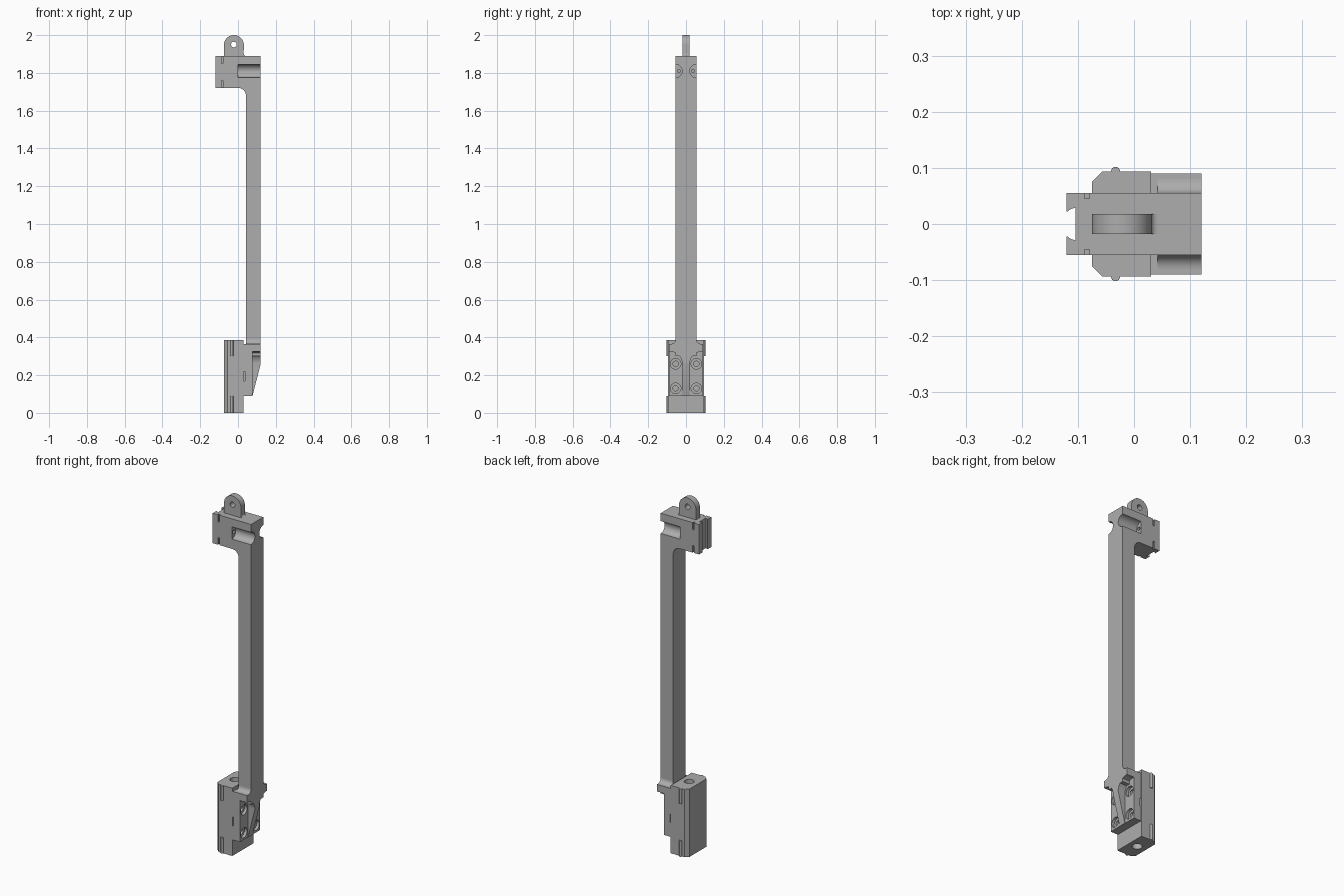
import bpy
import bmesh
from math import sin, cos, pi, radians
from mathutils import Vector

if "Cube" in bpy.data.objects:
    bpy.data.objects.remove(bpy.data.objects["Cube"], do_unlink=True)

grey = bpy.data.materials.new("matte_grey")
grey.use_nodes = True
colour = (0.42, 0.42, 0.42, 1)
grey.diffuse_color = colour
grey.node_tree.nodes["Principled BSDF"].inputs["Base Color"].default_value = colour


def arc(cx, cy, r, a0, a1, n=16):
    """Points along an arc, angles in degrees."""
    angles = [radians(a0 + (a1 - a0) * i / n) for i in range(n + 1)]
    return [(cx + r * cos(a), cy + r * sin(a)) for a in angles]


def extrude(name, pts, axis, lo, hi):
    """Extrude a 2D outline along x (yz outline), y (xz outline) or z (xy outline)."""
    place = {"x": lambda u, v, t: (t, u, v),
             "y": lambda u, v, t: (u, t, v),
             "z": lambda u, v, t: (u, v, t)}[axis]
    bm = bmesh.new()
    face = bm.faces.new([bm.verts.new(place(u, v, lo)) for u, v in pts])
    ext = bmesh.ops.extrude_face_region(bm, geom=[face])
    verts = [g for g in ext["geom"] if isinstance(g, bmesh.types.BMVert)]
    bmesh.ops.translate(bm, verts=verts, vec=Vector(place(0, 0, hi - lo)))
    bmesh.ops.recalc_face_normals(bm, faces=bm.faces)
    mesh = bpy.data.meshes.new(name)
    bm.to_mesh(mesh)
    bm.free()
    mesh.materials.append(grey)
    ob = bpy.data.objects.new(name, mesh)
    bpy.context.collection.objects.link(ob)
    return ob


def box(name, x0, x1, y0, y1, z0, z1):
    return extrude(name, [(x0, y0), (x1, y0), (x1, y1), (x0, y1)], "z", z0, z1)


def rod(name, axis, u, v, r, lo, hi, n=32):
    return extrude(name, arc(u, v, r, 0, 360, n)[:-1], axis, lo, hi)


def combine(ob, others, operation="DIFFERENCE"):
    """Apply booleans one by one and remove the helper bodies."""
    bpy.context.view_layer.objects.active = ob
    for other in others:
        other.hide_render = True
        mod = ob.modifiers.new("bool", "BOOLEAN")
        mod.operation, mod.object, mod.solver = operation, other, "EXACT"
        bpy.ops.object.modifier_apply(modifier=mod.name)
        bpy.data.objects.remove(other, do_unlink=True)


def smooth(ob):
    bpy.ops.object.select_all(action="DESELECT")
    ob.select_set(True)
    bpy.context.view_layer.objects.active = ob
    bpy.ops.object.shade_smooth_by_angle(angle=radians(30))


# Column with the overhanging head, filleted under the head
outline = [(0.042, 0.3), (0.12, 0.3), (0.12, 1.89), (-0.12, 1.89), (-0.12, 1.72)]
outline += arc(0.002, 1.68, 0.04, 90, 0)
column = extrude("column_and_head", outline, "y", -0.055, 0.055)
cuts = [box("clip_channel", -0.13, -0.104, -0.022, 0.022, 1.7, 1.9)]
for s in (-1, 1):
    # Undercut behind the clip lips, scooped pockets and their screw holes
    cuts.append(extrude("lip_hook", [(-0.13, s * 0.014), (-0.104, s * 0.014),
                                     (-0.104, s * 0.029), (-0.112, s * 0.027)], "z", 1.7, 1.9))
    cuts.append(rod("scoop", "x", s * 0.055, 1.81, 0.035, 0.0, 0.13))
    cuts.append(rod("screw_hole", "x", s * 0.037, 1.81, 0.009, -0.06, 0.02))
    for z in (1.71, 1.85):
        cuts.append(box("clip_slot", -0.088, -0.079, s * 0.045, s * 0.07, z, z + 0.05))
combine(column, cuts)
smooth(column)

# Rounded eyelet on top of the head
eyelet = extrude("eyelet", arc(-0.022, 1.947, 0.053, 0, 180, 24)
                 + [(-0.075, 1.88), (0.042, 1.88), (0.042, 1.89)]
                 + arc(0.042, 1.902, 0.012, 270, 180, 6), "y", -0.018, 0.018)
combine(eyelet, [rod("eye_hole", "y", -0.022, 1.95, 0.015, -0.1, 0.1)])
smooth(eyelet)

# Wedge foot with two arched recesses and four counterbored screws
foot = extrude("wedge_foot", [(0.03, 0.09), (0.077, 0.09), (0.12, 0.26),
                              (0.12, 0.365), (0.03, 0.365)], "y", -0.09, 0.09)
cuts = []
for s in (-1, 1):
    arch = arc(0.085, 0.26, 0.065, 180, 90, 14)
    recess = [(0.02, 0.08)] + arch + [(0.11, 0.325), (0.11, 0.08)]
    cuts.append(extrude("recess", [(s * y, z) for y, z in recess], "x", 0.076, 0.15))
    for z in (0.13, 0.26):
        cuts.append(rod("counterbore", "x", s * 0.055, z, 0.028, 0.06, 0.1))
        cuts.append(rod("screw_hole", "x", s * 0.055, z, 0.014, 0.02, 0.1))
    cuts.append(box("side_notch", 0.02, 0.036, s * 0.08, s * 0.1, 0.17, 0.22))
combine(foot, cuts)
smooth(foot)

# Filleted shoulder between the foot and the column
right = arc(0.08, 0.39, 0.025, 270, 180, 8)
left = [(-y, z) for y, z in reversed(right)]
shoulder = extrude("shoulder", right + left + [(-0.08, 0.36), (0.08, 0.36)], "x", 0.042, 0.12)
smooth(shoulder)

# Chamfered clamp block with a vertical bore
half = [(0.03, 0.094), (-0.056, 0.094), (-0.075, 0.075)]
block = extrude("clamp_block", half + [(x, -y) for x, y in reversed(half)], "z", 0, 0.385)
cuts = [rod("bore", "z", -0.02, 0, 0.026, -0.1, 0.5)]
combine(block, cuts)
smooth(block)

# Half-round snap ribs at the top and bottom of both block sides
for side, s in (("left", 1), ("right", -1)):
    for level, z0, z1 in (("lower", 0, 0.09), ("upper", 0.3, 0.385)):
        rib = rod(f"{level}_{side}_snap_rib", "z", -0.033, s * 0.094, 0.008, z0, z1, 16)
        smooth(rib)
